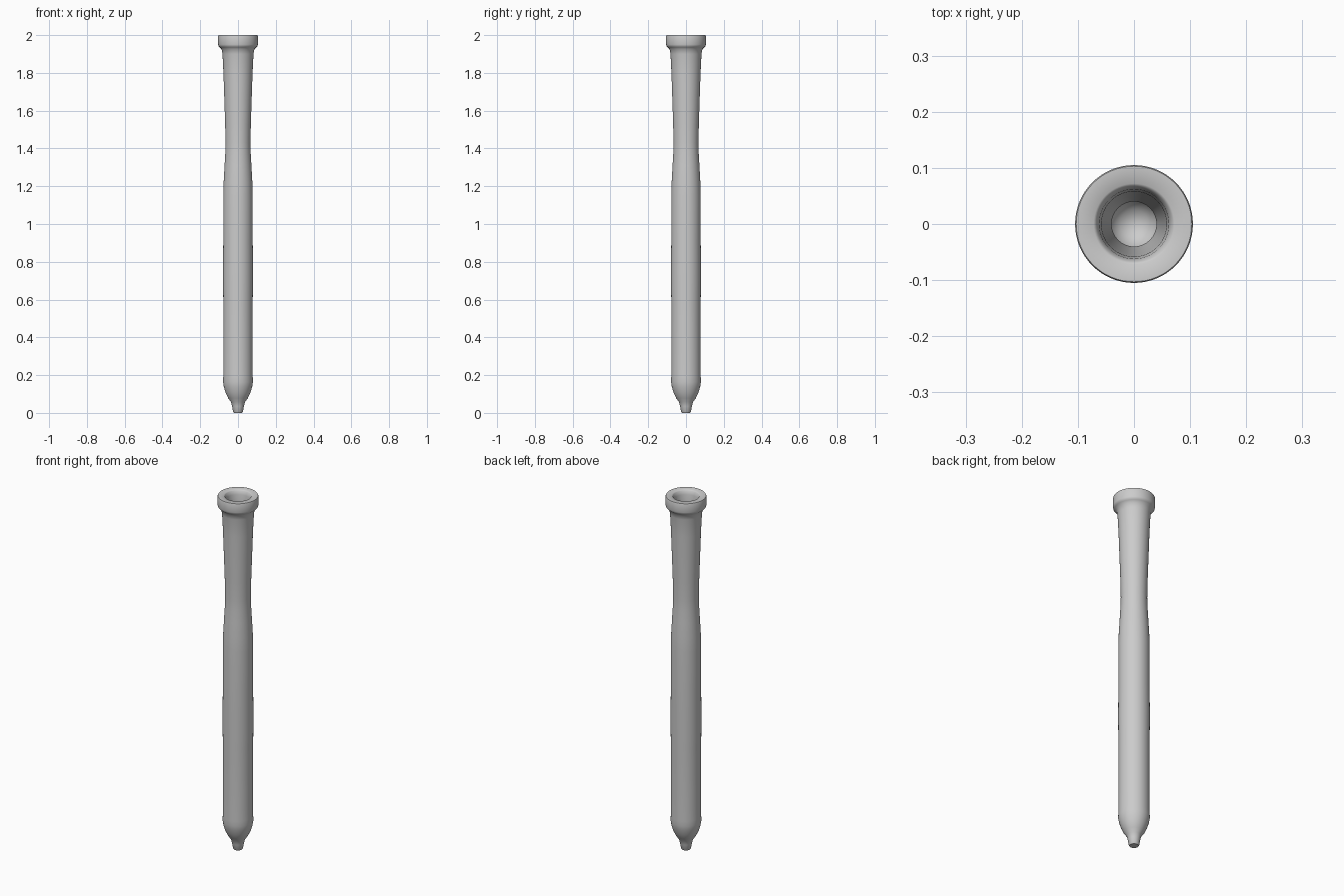
import bpy, bmesh, math

SIDES = 64

# outer wall (radius, height), from the tip up to the rim
outer = [(0, 0), (0.022, 0), (0.026, 0.006), (0.031, 0.035), (0.037, 0.058),
         (0.052, 0.078), (0.066, 0.108), (0.075, 0.138), (0.079, 0.163),
         (0.078, 0.19), (0.078, 0.6), (0.079, 0.74), (0.078, 0.9), (0.078, 1.15),
         (0.076, 1.22), (0.071, 1.31), (0.067, 1.38), (0.066, 1.43),
         (0.068, 1.53), (0.072, 1.65), (0.077, 1.8), (0.082, 1.9),
         (0.087, 1.926), (0.097, 1.936), (0.103, 1.942), (0.105, 1.95), (0.105, 1.995),
         (0.103, 2.0)]

# bore, from the mouth down to the rounded floor
inner = [(0.072, 2.0), (0.067, 1.996), (0.062, 1.975), (0.058, 1.93), (0.054, 1.8),
         (0.048, 1.62), (0.043, 1.5), (0.040, 1.42), (0.042, 1.36),
         (0.050, 1.22), (0.053, 1.15), (0.053, 0.19), (0.050, 0.155),
         (0.041, 0.125), (0.025, 0.104), (0, 0.097)]

# spin the full section into one closed vessel
bm = bmesh.new()
verts = [bm.verts.new((r, 0, z)) for r, z in outer + inner]
edges = [bm.edges.new(pair) for pair in zip(verts, verts[1:])]
bmesh.ops.spin(bm, geom=verts + edges, cent=(0, 0, 0), axis=(0, 0, 1),
               angle=math.tau, steps=SIDES, use_duplicate=False)
bmesh.ops.remove_doubles(bm, verts=bm.verts, dist=0.0002)
bmesh.ops.recalc_face_normals(bm, faces=bm.faces)
mesh = bpy.data.meshes.new("tube_body")
bm.to_mesh(mesh)
bm.free()

tube = bpy.data.objects.new("tube_body", mesh)
bpy.context.collection.objects.link(tube)
bpy.context.view_layer.objects.active = tube
tube.select_set(True)
bpy.ops.object.shade_smooth_by_angle(angle=math.radians(40))
